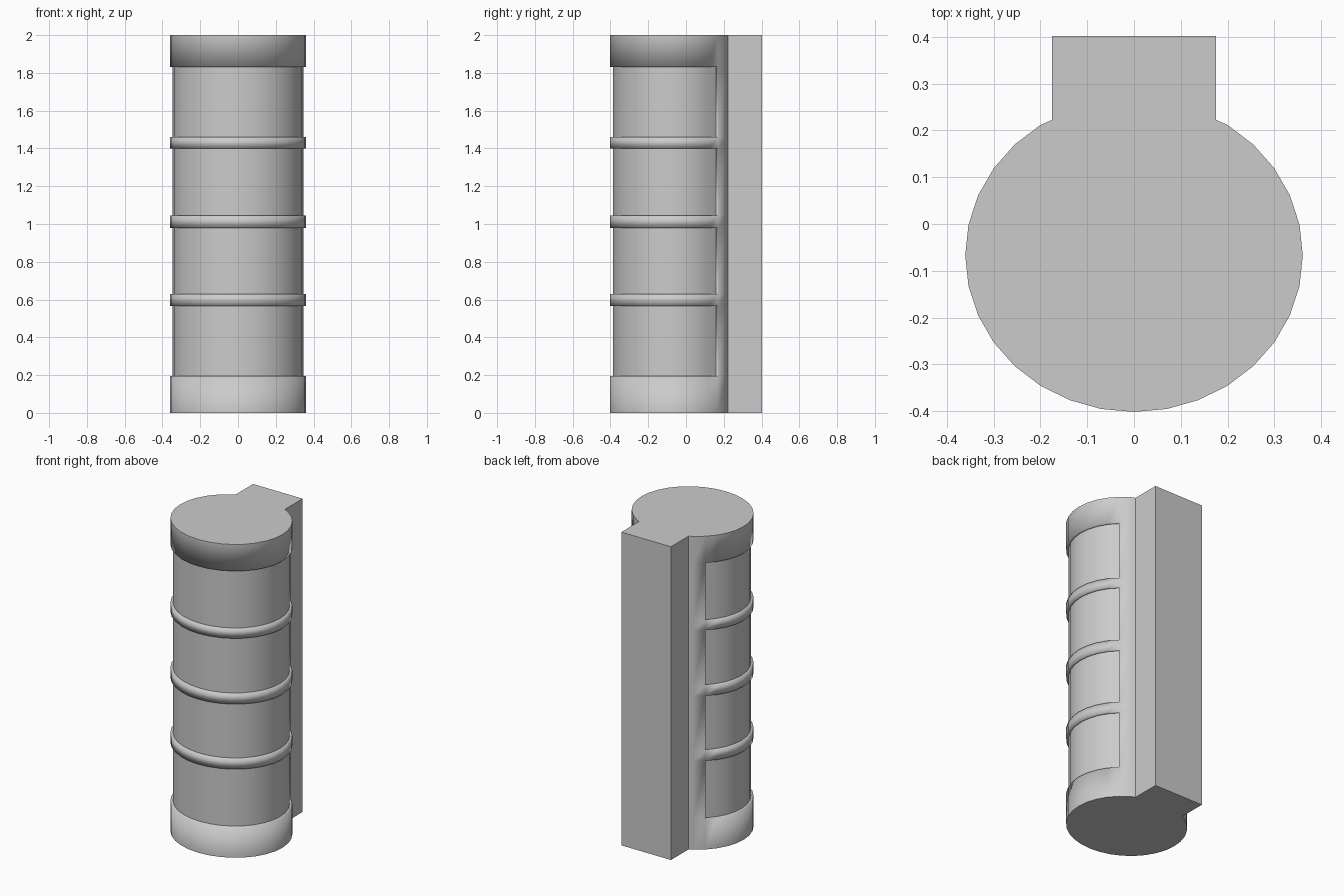
import bpy
import bmesh
from math import cos, sin, pi

cube = bpy.data.objects.get("Cube")
if cube:
    bpy.data.objects.remove(cube, do_unlink=True)

SEGMENTS = 32
RX, RY, CY = 0.361, 0.335, -0.067      # oval barrel
HALF_W, NECK_Y, BACK_Y = 0.175, 0.223, 0.402   # square rear rail
PANEL_SCALE = 0.957
LEVELS = [0, 0.195, 0.565, 0.63, 0.98, 1.045, 1.40, 1.46, 1.83, 2]

grey = bpy.data.materials.new("grey")
grey.use_nodes = True
colour = (0.6, 0.6, 0.6, 1)
grey.diffuse_color = colour
grey.node_tree.nodes["Principled BSDF"].inputs["Base Color"].default_value = colour

# Outline: oval barrel running round the front, then the rail behind
profile = []
for k in range(11, SEGMENTS + 6):
    a = 2 * pi * k / SEGMENTS
    profile.append((RX * cos(a), CY + RY * sin(a)))
arc = len(profile)
profile += [(HALF_W, NECK_Y), (HALF_W, BACK_Y), (-HALF_W, BACK_Y), (-HALF_W, NECK_Y)]
count = len(profile)

# Stack the outline and skin the walls
bm = bmesh.new()
rings = [[bm.verts.new((x, y, z)) for x, y in profile] for z in LEVELS]
panels = []
for row, (low, high) in enumerate(zip(rings, rings[1:])):
    for i in range(count):
        j = (i + 1) % count
        face = bm.faces.new((low[i], low[j], high[j], high[i]))
        if row % 2 == 1 and 1 <= i < arc - 2:
            panels.append(face)
caps = [bm.faces.new(rings[0][::-1]), bm.faces.new(rings[-1])]
rail_verts = {v for ring in rings for v in ring[arc:]}

# Recess the four wraparound panels, leaving ribs and end collars
bmesh.ops.inset_region(bm, faces=panels, thickness=0, depth=0,
                       use_boundary=True, use_even_offset=False)
for v in {v for f in panels for v in f.verts}:
    v.co.x *= PANEL_SCALE
    v.co.y = CY + (v.co.y - CY) * PANEL_SCALE

# Smooth walls with crisp rims, panel borders and rail corners
panel_set, cap_set = set(panels), set(caps)
for f in bm.faces:
    f.smooth = f not in cap_set
for e in bm.edges:
    border = sum(f in panel_set for f in e.link_faces) == 1
    rim = any(f in cap_set for f in e.link_faces)
    a, b = e.verts
    corner = a in rail_verts and b in rail_verts and abs(a.co.z - b.co.z) > 0.01
    e.smooth = not (border or rim or corner)

mesh = bpy.data.meshes.new("ribbed_grip")
bm.to_mesh(mesh)
bm.free()
mesh.materials.append(grey)
grip = bpy.data.objects.new("ribbed_grip", mesh)
bpy.context.collection.objects.link(grip)
